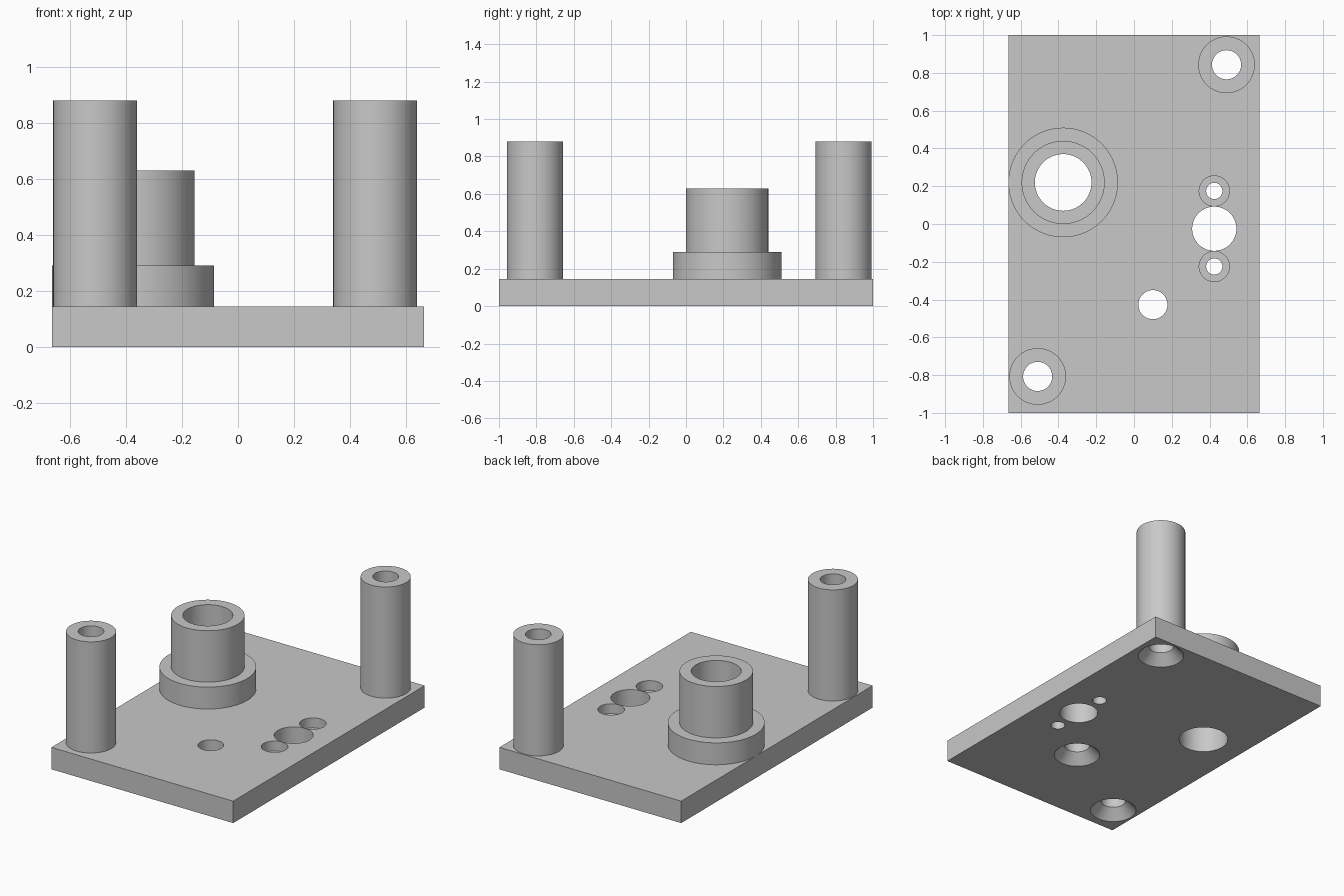
import bpy
import bmesh
from math import cos, sin, tau

if "Cube" in bpy.data.objects:
    bpy.data.objects.remove(bpy.data.objects["Cube"], do_unlink=True)

SEGMENTS = 72
PLATE_TOP = 0.145
POST_TOP = 0.88
PLATE_SIZE = (1.33, 2.0)
BORE = 0.077
BELOW, ABOVE = -0.1, PLATE_TOP + 0.1

grey = bpy.data.materials.new("machined_grey")
grey.use_nodes = True
colour = (0.58, 0.58, 0.58, 1)
grey.diffuse_color = colour
grey.node_tree.nodes["Principled BSDF"].inputs["Base Color"].default_value = colour


def make_object(name, bm):
    bmesh.ops.recalc_face_normals(bm, faces=bm.faces)
    mesh = bpy.data.meshes.new(name)
    bm.to_mesh(mesh)
    bm.free()
    mesh.materials.append(grey)
    obj = bpy.data.objects.new(name, mesh)
    bpy.context.collection.objects.link(obj)
    return obj


def shade(obj):
    bpy.ops.object.select_all(action="DESELECT")
    obj.select_set(True)
    bpy.context.view_layer.objects.active = obj
    bpy.ops.object.shade_smooth_by_angle(angle=0.5)


def lathe(name, centre, profile, closed):
    """Revolve (radius, z) points; closed makes a tube, otherwise the ends are capped."""
    bm = bmesh.new()
    rings = []
    for radius, z in profile:
        rings.append([bm.verts.new((centre[0] + radius * cos(tau * i / SEGMENTS),
                                    centre[1] + radius * sin(tau * i / SEGMENTS), z))
                      for i in range(SEGMENTS)])
    pairs = list(zip(rings, rings[1:]))
    if closed:
        pairs.append((rings[-1], rings[0]))
    else:
        bm.faces.new(rings[0])
        bm.faces.new(rings[-1])
    for a, b in pairs:
        for i in range(SEGMENTS):
            j = (i + 1) % SEGMENTS
            bm.faces.new((a[i], a[j], b[j], b[i]))
    return make_object(name, bm)


# Positions of the features
front_post = (-0.51, -0.807)
back_post = (0.49, 0.843)
boss = (-0.375, 0.22)
screw_hole = (0.10, -0.427)
shaft_hole = (0.425, -0.025)
small_holes = [(0.425, 0.175), (0.425, -0.225)]

# Hole profiles: plain, countersunk from below, counterbored from above
def plain(radius):
    return [(radius, BELOW), (radius, ABOVE)]


countersunk = [(0.14, BELOW), (0.14, 0), (BORE, 0.066), (BORE, ABOVE)]
counterbored = [(0.043, BELOW), (0.043, 0.08), (0.08, 0.08), (0.08, ABOVE)]

holes = [(c, countersunk) for c in (front_post, back_post, screw_hole)]
holes += [(c, counterbored) for c in small_holes]
holes += [(boss, plain(0.15)), (shaft_hole, plain(0.117))]

# Base plate with drilled holes
bm = bmesh.new()
bmesh.ops.create_cube(bm, size=1)
for v in bm.verts:
    v.co = (v.co.x * PLATE_SIZE[0], v.co.y * PLATE_SIZE[1], (v.co.z + 0.5) * PLATE_TOP)
plate = make_object("base_plate", bm)
bpy.context.view_layer.objects.active = plate
for centre, profile in holes:
    cutter = lathe("hole_cutter", centre, profile, False)
    cutter.hide_render = True
    mod = plate.modifiers.new("hole", "BOOLEAN")
    mod.operation = "DIFFERENCE"
    mod.solver = "EXACT"
    mod.object = cutter
    bpy.ops.object.modifier_apply(modifier=mod.name)
    bpy.data.objects.remove(cutter, do_unlink=True)
shade(plate)

# Hollow posts at opposite corners
for name, centre in (("front_post", front_post), ("back_post", back_post)):
    shade(lathe(name, centre, [(0.15, PLATE_TOP), (0.15, POST_TOP),
                               (BORE, POST_TOP), (BORE, PLATE_TOP)], True))

# Stepped bearing boss
shade(lathe("stepped_boss", boss, [(0.29, PLATE_TOP), (0.29, 0.29), (0.22, 0.29),
                                   (0.22, 0.63), (0.15, 0.63), (0.15, PLATE_TOP)], True))
